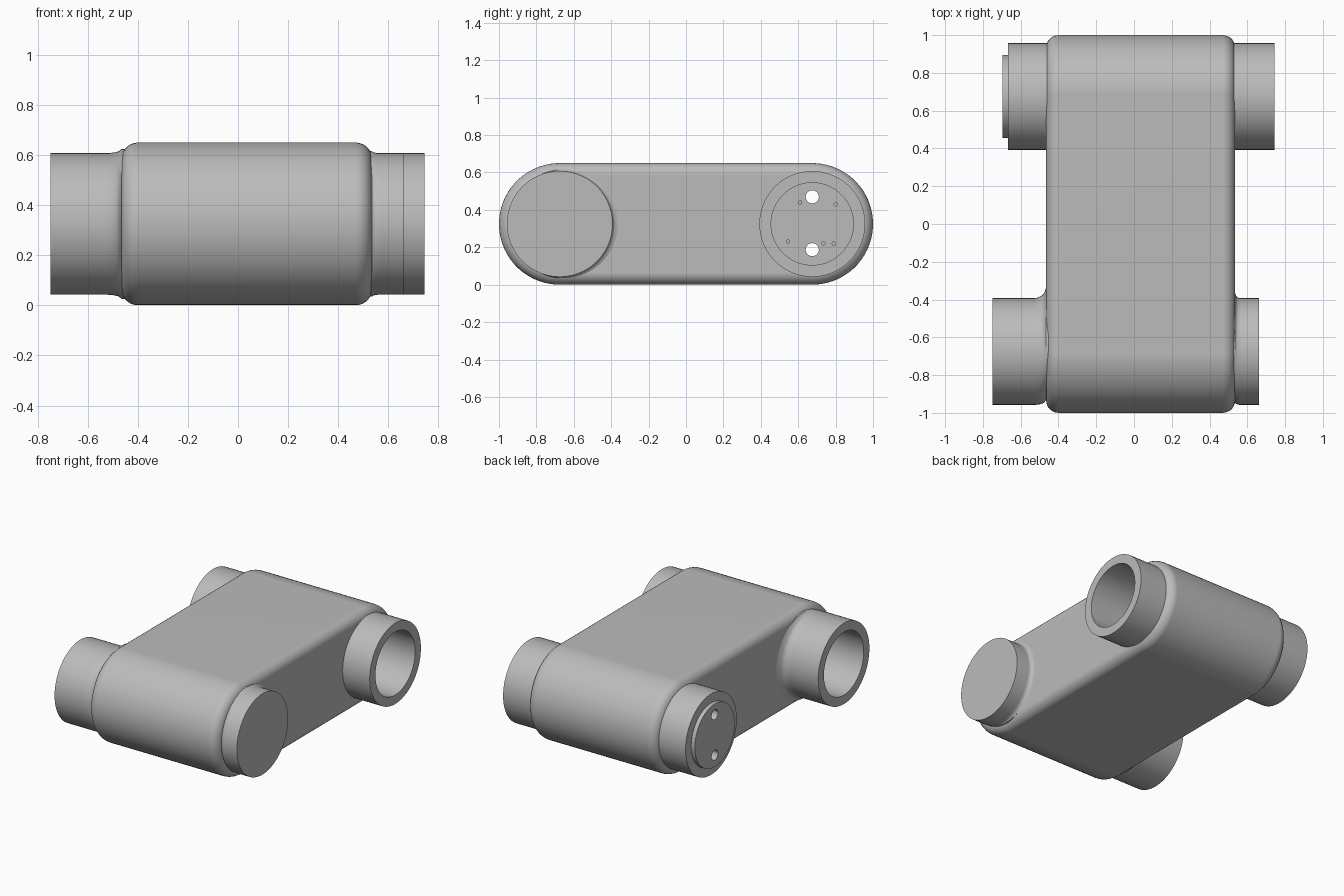
import bpy
import bmesh
from math import sin, cos, pi, sqrt

if "Cube" in bpy.data.objects:
    bpy.data.objects.remove(bpy.data.objects["Cube"])

MID_Z = 0.325      # height of both pivot axes
AXIS_Y = 0.675     # distance of each pivot axis from the middle
BODY_R = 0.325
TUBE_R = 0.283
BORE_R = 0.22
LEFT_X, RIGHT_X = 0.535, -0.465   # side faces of the body

grey = bpy.data.materials.new("plain grey")
grey.use_nodes = True
grey.diffuse_color = (0.5, 0.5, 0.5, 1)
grey.node_tree.nodes["Principled BSDF"].inputs["Base Color"].default_value = (0.5, 0.5, 0.5, 1)


def loft(name, rings, y=0, z=MID_Z, stretch=0, closed=False, sides=64):
    """Skin rings (x, radius, y shift) along x; stretch turns circles into slots."""
    bm = bmesh.new()
    loops = []
    for x, r, shift in rings:
        loop = []
        for i in range(sides):
            a = (i + 0.5) / sides * 2 * pi
            side = stretch if cos(a) > 0 else -stretch
            loop.append(bm.verts.new((x, y + shift + r * cos(a) + side, z + r * sin(a))))
        loops.append(loop)
    pairs = list(zip(loops, loops[1:]))
    if closed:
        pairs.append((loops[-1], loops[0]))
    else:
        bm.faces.new(loops[0])
        bm.faces.new(loops[-1])
    for a, b in pairs:
        for i in range(sides):
            j = (i + 1) % sides
            bm.faces.new((a[i], a[j], b[j], b[i]))
    bmesh.ops.recalc_face_normals(bm, faces=bm.faces)
    mesh = bpy.data.meshes.new(name)
    bm.to_mesh(mesh)
    bm.free()
    mesh.materials.append(grey)
    obj = bpy.data.objects.new(name, mesh)
    bpy.context.collection.objects.link(obj)
    return obj


def activate(obj):
    bpy.ops.object.select_all(action='DESELECT')
    obj.select_set(True)
    bpy.context.view_layer.objects.active = obj


def cut(obj, cutter):
    mod = obj.modifiers.new("cut", 'BOOLEAN')
    mod.operation = 'DIFFERENCE'
    mod.solver = 'EXACT'
    mod.object = cutter
    activate(obj)
    bpy.ops.object.modifier_apply(modifier=mod.name)
    bpy.data.objects.remove(cutter)


def smooth(obj):
    activate(obj)
    bpy.ops.object.shade_smooth_by_angle(angle=pi / 6)
    mod = obj.modifiers.new("clean shading", 'WEIGHTED_NORMAL')
    mod.keep_sharp = True


# Slot-shaped body with rounded side edges
ROUND, STEPS = 0.065, 7
edge = [(ROUND * (1 - sin(k / STEPS * pi / 2)), ROUND * (1 - cos(k / STEPS * pi / 2)))
        for k in range(STEPS + 1)]
rings = [(RIGHT_X + dx, BODY_R - dr, 0) for dx, dr in reversed(edge)]
rings = [(RIGHT_X + ROUND * (1 - cos(t)), BODY_R - ROUND * (1 - sin(t)), 0)
         for t in [k / STEPS * pi / 2 for k in range(STEPS + 1)]]
rings += [(LEFT_X + RIGHT_X - x, r, s) for x, r, s in reversed(rings)]
body = loft("arm_body", rings, stretch=AXIS_Y)

# Clearance in the body, hidden inside the tube walls
for y, x0, x1 in ((AXIS_Y, -1, 1), (-AXIS_Y, -1, 0.52)):
    cut(body, loft("clearance", [(x0, 0.25, 0), (x1, 0.25, 0)], y=y))
smooth(body)


# Concave fillet leaning towards the middle of the arm
def flare(face_x, out, size):
    steps = [(face_x - out * 0.025, 1)]
    for i in range(7):
        u = i / 6
        steps.append((face_x + out * size * u, 1 - sqrt(1 - (1 - u) ** 2)))
    part = [(x, TUBE_R + 0.25 * size * k, 0.65 * size * k) for x, k in steps]
    return part if out > 0 else part[::-1]


# Front pivot: tube open on the right, closed on the left
front = [(0.62, BORE_R, 0), (-0.748, BORE_R, 0), (-0.748, TUBE_R, 0)]
front += flare(RIGHT_X, -1, 0.065)
front += [(RIGHT_X + 0.03, TUBE_R, 0), (LEFT_X - 0.03, TUBE_R, 0)]
front += flare(LEFT_X, 1, 0.03)
front += [(0.662, TUBE_R, 0)]
smooth(loft("front_pivot_tube", front, y=-AXIS_Y))

# Back pivot: tube open right through
back = [(-0.667, BORE_R, 0), (-0.667, TUBE_R, 0), (0.744, TUBE_R, 0), (0.744, BORE_R, 0)]
smooth(loft("back_pivot_tube", back, y=AXIS_Y, closed=True))

# End plate of the back tube, with two through holes and small blind holes inside
plate = loft("end_plate", [(-0.695, BORE_R, 0), (-0.63, BORE_R, 0)], y=AXIS_Y)
for z in (0.47, 0.187):
    cut(plate, loft("hole", [(-0.8, 0.035, 0), (-0.5, 0.035, 0)], y=AXIS_Y, z=z, sides=32))
for y, z in ((0.61, 0.44), (0.80, 0.43), (0.545, 0.23), (0.735, 0.22), (0.79, 0.22)):
    cut(plate, loft("pin_hole", [(-0.65, 0.009, 0), (-0.5, 0.009, 0)], y=y, z=z, sides=16))
smooth(plate)
